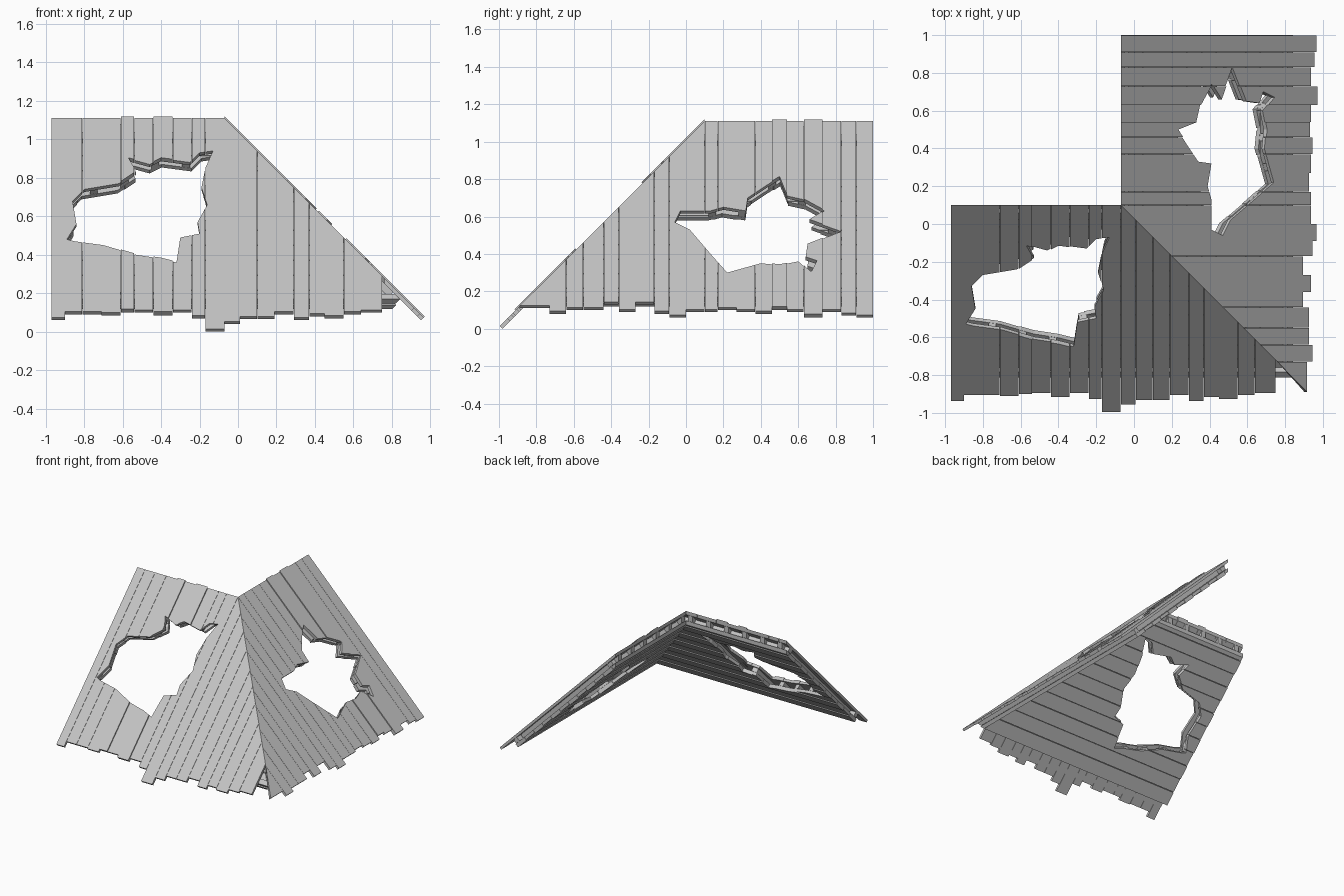
import bpy
import bmesh
from math import sqrt
from mathutils import Vector

cube = bpy.data.objects.get("Cube")
if cube:
    bpy.data.objects.remove(cube, do_unlink=True)

R2 = sqrt(2)
CORNER = Vector((-0.07, 0.10, 1.11))      # where the two ridges meet
LENGTH = 0.90                             # ridge length of each wing
GAP = 0.0015

wood = bpy.data.materials.new("weathered grey wood")
wood.use_nodes = True
GREY = (0.55, 0.55, 0.55, 1)
wood.diffuse_color = GREY
wood.node_tree.nodes["Principled BSDF"].inputs["Base Color"].default_value = GREY


class Slope:
    """Roof plane: u runs along the ridge, s down the slope, n outwards."""

    def __init__(self, name, along, down):
        self.name = name
        self.u = Vector(along)
        self.s = (Vector(down) - Vector((0, 0, 1))) / R2
        self.n = (Vector(down) + Vector((0, 0, 1))) / R2

    def at(self, u, s, n):
        return CORNER + self.u * u + self.s * s + self.n * n


def add_prism(bm, lower, upper):
    a = [bm.verts.new(p) for p in lower]
    b = [bm.verts.new(p) for p in upper]
    bm.faces.new(a)
    bm.faces.new(b)
    for i in range(len(a)):
        j = (i + 1) % len(a)
        bm.faces.new((a[i], a[j], b[j], b[i]))


def finish(bm, name):
    bmesh.ops.remove_doubles(bm, verts=bm.verts, dist=0.0002)
    bmesh.ops.recalc_face_normals(bm, faces=bm.faces)
    mesh = bpy.data.meshes.new(name)
    bm.to_mesh(mesh)
    bm.free()
    mesh.materials.append(wood)
    obj = bpy.data.objects.new(name, mesh)
    bpy.context.collection.objects.link(obj)
    return obj


def down_board(bm, slope, u0, u1, end, low, high):
    """Board running down the slope, mitred at ridge and hip."""
    def ring(n):
        starts = [min(max(0, -u) * R2 - n, end) for u in (u0, u1)]
        pts = [(u0, starts[0]), (u1, starts[1]), (u1, end)]
        if starts[0] < end - 0.001:
            pts.append((u0, end))
        return [slope.at(u, s, n) for u, s in pts]
    lower, upper = ring(low), ring(high)
    if len(lower) == len(upper):
        add_prism(bm, lower, upper)


def cross_board(bm, slope, s0, s1, low, high, u_end=LENGTH):
    """Board running along the eave, mitred at the hip."""
    def ring(n):
        a, b = max(s0, -n), s1
        return [slope.at(u, s, n) for u, s in
                ((-(a + n) / R2, a), (u_end, a), (u_end, b), (-(b + n) / R2, b))]
    add_prism(bm, ring(low), ring(high))


def punch(obj, slope, outline, scale):
    """Cut the broken opening through one layer."""
    mid = sum((Vector(p) for p in outline), Vector((0, 0))) / len(outline)
    pts = [mid + (Vector(p) - mid) * scale for p in outline]
    bm = bmesh.new()
    add_prism(bm, *[[slope.at(u, p * R2, n) for u, p in pts] for n in (-0.2, 0.1)])
    cutter = finish(bm, "hole_cutter")
    cutter.hide_render = True
    mod = obj.modifiers.new("hole", "BOOLEAN")
    mod.object = cutter
    mod.operation = "DIFFERENCE"
    mod.solver = "EXACT"
    bpy.context.view_layer.objects.active = obj
    bpy.ops.object.modifier_apply(modifier=mod.name)
    bpy.data.objects.remove(cutter, do_unlink=True)


def build(slope, planks, raised, outline):
    # outer planks, each with its own ragged eave
    bm = bmesh.new()
    for i, (u0, z) in enumerate(planks[:-1]):
        u1 = planks[i + 1][0]
        lift = 0.007 if i in raised else 0
        down_board(bm, slope, u0 + GAP / 2, u1 - GAP / 2,
                   (CORNER.z - 0.014 - z) * R2, -0.02, lift)
    punch(finish(bm, slope.name + "_outer_planks"), slope, outline, 1)

    # rafters, ridge beam and eave beam between the two layers
    bm = bmesh.new()
    for k in range(6):
        u = 0.02 + 0.16 * k
        down_board(bm, slope, u, u + 0.04, 1.26, -0.054, -0.021)
    punch(finish(bm, slope.name + "_rafters"), slope, outline, 1.04)
    bm = bmesh.new()
    cross_board(bm, slope, 0.08, 0.13, -0.053, -0.022)
    cross_board(bm, slope, 1.27, 1.31, -0.054, -0.021)
    finish(bm, slope.name + "_beams")

    # inner lining of boards parallel to the eave
    bm = bmesh.new()
    count = 12
    width = 1.32 / count
    for k in range(count):
        sink = 0.006 * (k % 2)
        cross_board(bm, slope, k * width + GAP, (k + 1) * width - GAP,
                    -0.078 - sink, -0.055)
    punch(finish(bm, slope.name + "_inner_boards"), slope, outline, 1.04)


# front wing: plank edges as (x, eave height), opening as (x, z)
front_planks = [(-.97, .06), (-.90, .09), (-.81, .09), (-.71, .085), (-.61, .10),
                (-.54, .10), (-.44, .085), (-.34, .10), (-.24, .07), (-.17, .0),
                (-.07, .04), (.01, .065), (.10, .065), (.19, .09), (.29, .06),
                (.37, .08), (.45, .07), (.55, .09), (.64, .10), (.75, .10), (.92, .1)]
front_hole = [(-.89, .48), (-.84, .56), (-.86, .68), (-.80, .74), (-.62, .77),
              (-.53, .83), (-.57, .90), (-.46, .87), (-.40, .90), (-.25, .88),
              (-.20, .93), (-.13, .94), (-.17, .85), (-.19, .75), (-.16, .66),
              (-.21, .57), (-.20, .51), (-.30, .49), (-.32, .36), (-.40, .38),
              (-.53, .40), (-.70, .45), (-.85, .47)]
front = Slope("front_roof", (-1, 0, 0), (0, -1, 0))
flipped = [(CORNER.x - x, z) for x, z in front_planks]
# eave heights belong to the edge on the left of each plank, so shift when reversing
flipped = [(flipped[i][0], flipped[max(i - 1, 0)][1]) for i in reversed(range(len(flipped)))]
build(front, flipped, (13, 15),
      [(CORNER.x - x, CORNER.z - z) for x, z in front_hole])

# side wing: plank edges as (y, eave height), opening as (x, y)
side_planks = [(-.89, .11), (-.73, .08), (-.64, .10), (-.55, .10), (-.44, .13),
               (-.36, .09), (-.27, .13), (-.17, .08), (-.09, .06), (0, .09),
               (.10, .09), (.17, .10), (.27, .09), (.37, .08), (.46, .10),
               (.54, .09), (.63, .06), (.73, .09), (.83, .07), (.91, .06), (1, 0)]
side_hole = [(.23, .50), (.33, .54), (.35, .63), (.41, .74), (.46, .66), (.52, .83),
             (.59, .65), (.66, .64), (.68, .70), (.74, .67), (.68, .60), (.70, .50),
             (.69, .40), (.74, .22), (.65, .14), (.58, .08), (.51, .02), (.47, -.06),
             (.41, -.03), (.41, .13), (.39, .20), (.41, .32), (.34, .33), (.28, .42)]
side = Slope("side_roof", (0, 1, 0), (1, 0, 0))
build(side, [(y - CORNER.y, z) for y, z in side_planks], (14, 16),
      [(y - CORNER.y, x - CORNER.x) for x, y in side_hole])
